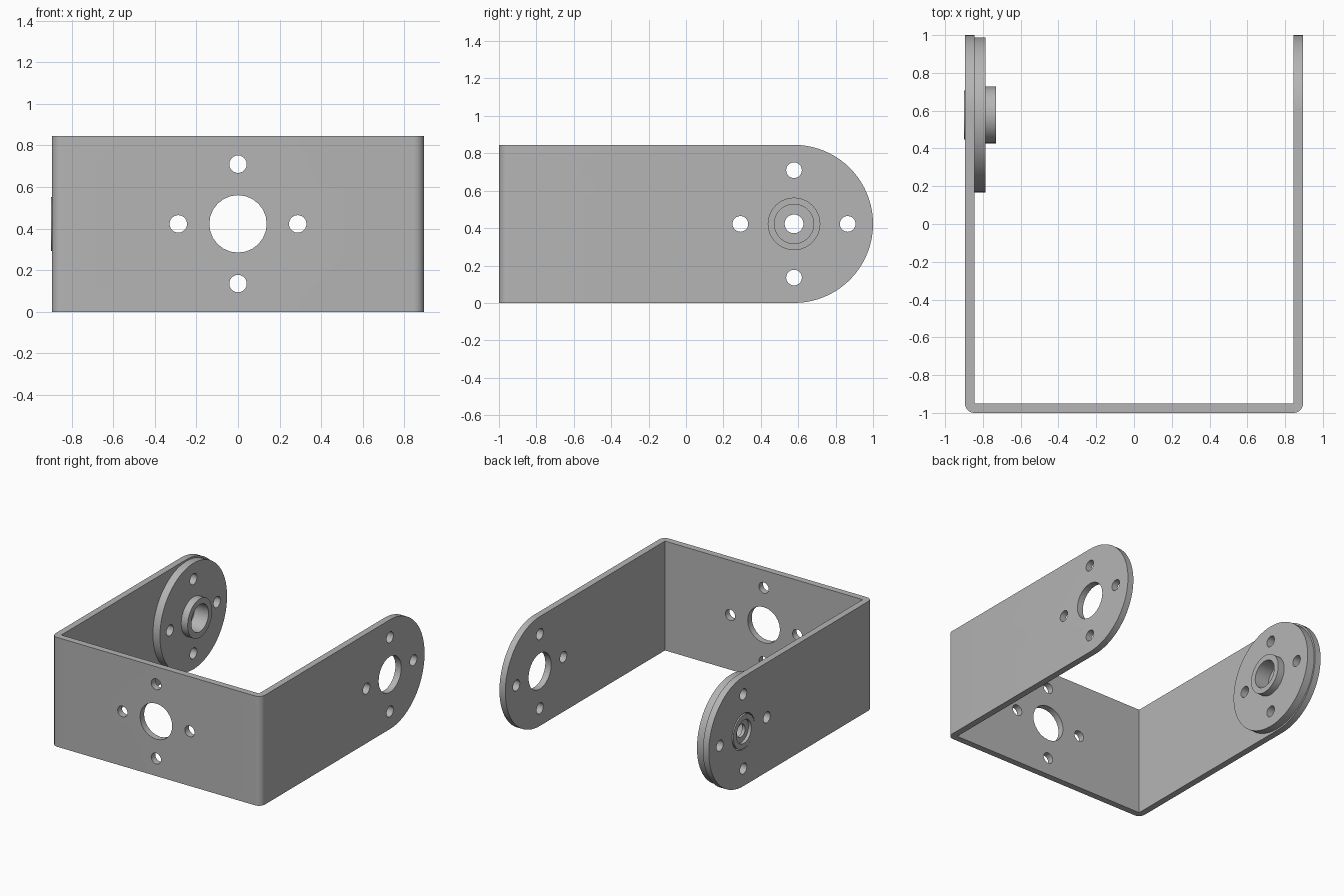
import bpy, bmesh
from math import sin, cos, pi
from mathutils import Vector, Matrix

cube = bpy.data.objects.get("Cube")
if cube:
    bpy.data.objects.remove(cube)

HALF_W, WALL, HEIGHT = 0.895, 0.05, 0.845
MID = HEIGHT / 2
PIVOT = 1 - MID
BIG, SMALL, PITCH = 0.138, 0.042, 0.287

metal = bpy.data.materials.new("grey metal")
metal.use_nodes = True
GREY = (0.46, 0.46, 0.46, 1)
metal.diffuse_color = GREY
metal.node_tree.nodes["Principled BSDF"].inputs["Base Color"].default_value = GREY


def make_object(name, bm):
    bmesh.ops.recalc_face_normals(bm, faces=bm.faces)
    mesh = bpy.data.meshes.new(name)
    bm.to_mesh(mesh)
    bm.free()
    mesh.materials.append(metal)
    obj = bpy.data.objects.new(name, mesh)
    bpy.context.collection.objects.link(obj)
    return obj


def arc(cx, cy, radius, start, end, steps):
    angles = [start + (end - start) * i / steps for i in range(steps + 1)]
    return [(cx + radius * cos(a), cy + radius * sin(a)) for a in angles]


def prism(name, points, offset):
    bm = bmesh.new()
    face = bm.faces.new([bm.verts.new(p) for p in points])
    moved = bmesh.ops.extrude_face_region(bm, geom=[face])["geom"]
    bmesh.ops.translate(bm, vec=offset,
                        verts=[v for v in moved if isinstance(v, bmesh.types.BMVert)])
    return make_object(name, bm)


def drill(name, centre, axis, radius, length, segments):
    bm = bmesh.new()
    bmesh.ops.create_cone(bm, cap_ends=True, segments=segments, radius1=radius,
                          radius2=radius, depth=length,
                          matrix=Matrix.Translation(centre)
                          @ Vector(axis).to_track_quat("Z", "Y").to_matrix().to_4x4())
    return make_object(name, bm)


def boolean(obj, cutter, operation="DIFFERENCE"):
    mod = obj.modifiers.new("cut", "BOOLEAN")
    mod.operation, mod.object, mod.solver = operation, cutter, "EXACT"
    bpy.context.view_layer.update()
    result = bpy.data.meshes.new_from_object(
        obj.evaluated_get(bpy.context.evaluated_depsgraph_get()))
    obj.modifiers.clear()
    obj.data = result
    bpy.data.objects.remove(cutter)


def small_holes(obj, centre, axis, side):
    for direction in (Vector(side), Vector((0, 0, 1))):
        for sign in (-1, 1):
            spot = Vector(centre) + direction * PITCH * sign
            boolean(obj, drill("bolt_cutter", spot, axis, SMALL, 2.4, 24))


# U-shaped sheet with rounded outer bends
bend = 0.05
outline = [(-HALF_W, 1)]
outline += arc(-HALF_W + bend, -1 + bend, bend, pi, 1.5 * pi, 8)
outline += arc(HALF_W - bend, -1 + bend, bend, -pi / 2, 0, 8)
inner = HALF_W - WALL
outline += [(HALF_W, 1), (inner, 1), (inner, -1 + WALL), (-inner, -1 + WALL), (-inner, 1)]
bracket = prism("bracket", [(x, y, 0) for x, y in outline], (0, 0, HEIGHT))

# Round the arm ends
side = [(-1.2, -0.2), (PIVOT, -0.2)]
side = [(-1.2, 0), (PIVOT, 0)] + arc(PIVOT, MID, MID, -pi / 2, pi / 2, 40)[1:] + [(-1.2, HEIGHT)]
boolean(bracket, prism("end_cutter", [(-1.2, y, z) for y, z in side], (2.4, 0, 0)), "INTERSECT")

# Holes through both arms and the front plate
boolean(bracket, drill("pivot_cutter", (0, PIVOT, MID), (1, 0, 0), BIG, 2.4, 40))
small_holes(bracket, (0, PIVOT, MID), (1, 0, 0), (0, 1, 0))
boolean(bracket, drill("front_cutter", (0, -1, MID), (0, 1, 0), BIG, 0.4, 24))
small_holes(bracket, (0, -1.5, MID), (0, 1, 0), (1, 0, 0))

# Turned disc with a hub inside and a spigot through the arm
profile = [(-0.875, 0.05), (-0.875, 0.09), (-0.9, 0.09), (-0.9, 0.13), (-inner, 0.13),
           (-inner, 0.41), (-0.785, 0.41), (-0.785, 0.15), (-0.73, 0.15),
           (-0.73, 0.105), (-0.85, 0.105), (-0.85, 0.05)]
bm = bmesh.new()
ring = [bm.verts.new((x, PIVOT, MID + r)) for x, r in profile]
edges = [bm.edges.new((a, b)) for a, b in zip(ring, ring[1:] + ring[:1])]
bmesh.ops.spin(bm, geom=ring + edges, cent=(0, PIVOT, MID), axis=(1, 0, 0),
               angle=2 * pi, steps=64, use_merge=True)
bmesh.ops.remove_doubles(bm, verts=bm.verts, dist=0.0001)
horn = make_object("pivot_disc", bm)
small_holes(horn, (0, PIVOT, MID), (1, 0, 0), (0, 1, 0))

# Smooth curves, sharp edges
for obj in (bracket, horn):
    bpy.ops.object.select_all(action="DESELECT")
    obj.select_set(True)
    bpy.context.view_layer.objects.active = obj
    bpy.ops.object.shade_smooth_by_angle(angle=0.5)
